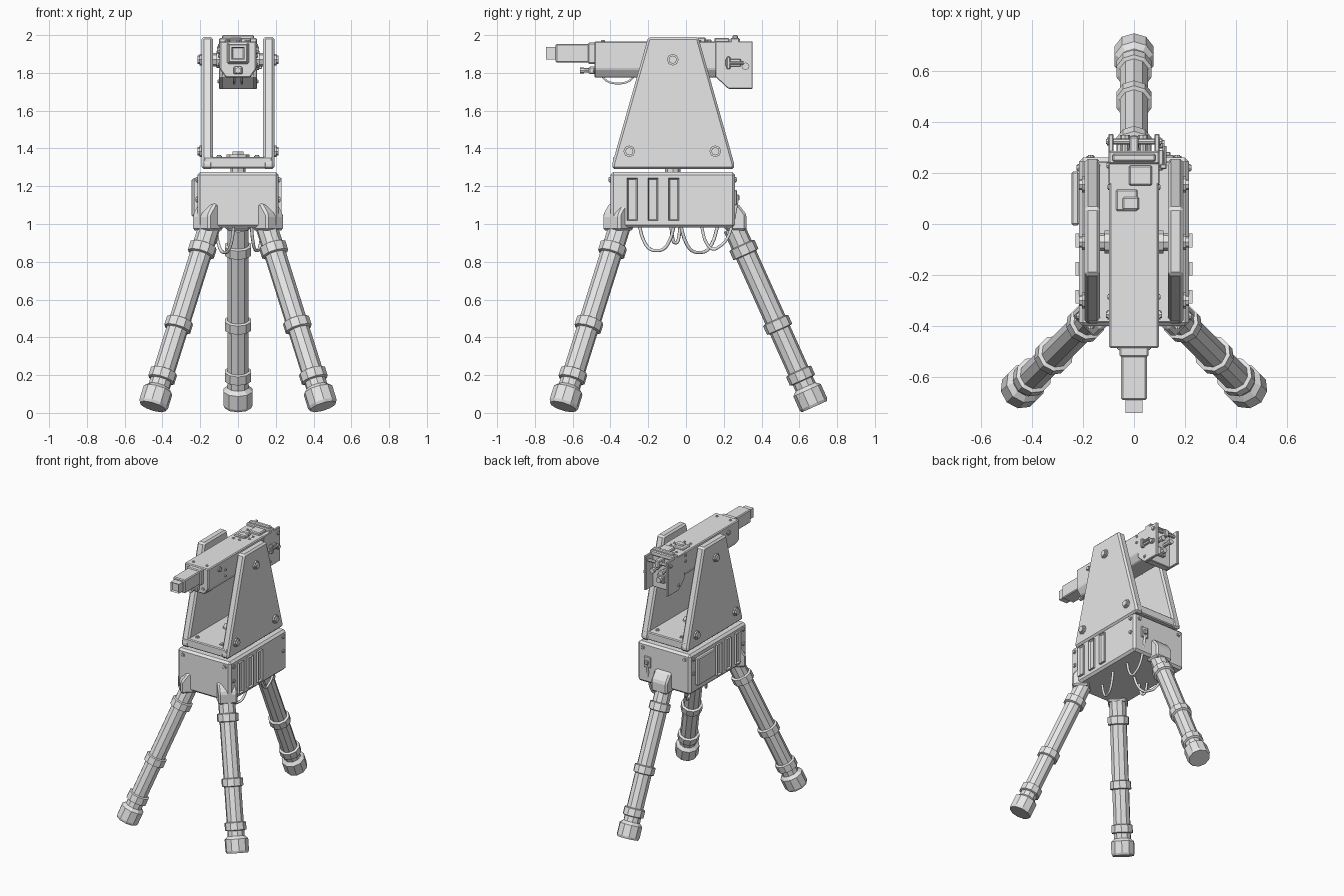
import bpy, bmesh
from math import pi
from mathutils import Matrix, Vector

if "Cube" in bpy.data.objects:
    bpy.data.objects.remove(bpy.data.objects["Cube"])

LEFT, BACK, UP = Vector((1, 0, 0)), Vector((0, 1, 0)), Vector((0, 0, 1))
FRONT, DOWN = -BACK, -UP
GREY = (0.8, 0.8, 0.8, 1)
metal = bpy.data.materials.new("grey_metal")
metal.use_nodes = True
metal.diffuse_color = GREY
metal.node_tree.nodes["Principled BSDF"].inputs["Base Color"].default_value = GREY


def finish(name, bm, bevel=0):
    bmesh.ops.recalc_face_normals(bm, faces=bm.faces)
    mesh = bpy.data.meshes.new(name)
    bm.to_mesh(mesh)
    bm.free()
    mesh.materials.append(metal)
    obj = bpy.data.objects.new(name, mesh)
    bpy.context.collection.objects.link(obj)
    if bevel:
        modifier = obj.modifiers.new("chamfer", 'BEVEL')
        modifier.width = bevel
        modifier.segments = 1
        modifier.limit_method = 'ANGLE'
    return obj


def prism(name, outline, start, end, bevel=0, placement=Matrix()):
    """Extrude a (y, z) outline along x."""
    bm = bmesh.new()
    face = bm.faces.new([bm.verts.new((start, y, z)) for y, z in outline])
    extruded = bmesh.ops.extrude_face_region(bm, geom=[face])["geom"]
    moved = [item for item in extruded if isinstance(item, bmesh.types.BMVert)]
    bmesh.ops.translate(bm, vec=LEFT * (end - start), verts=moved)
    bmesh.ops.transform(bm, matrix=placement, verts=bm.verts)
    return finish(name, bm, bevel)


def box(name, centre, size, bevel=0.006, recess_toward=None):
    """Block with chamfered edges; one side can be sunk in behind a rim."""
    bm = bmesh.new()
    placement = Matrix.Translation(centre) @ Matrix.Diagonal(size).to_4x4()
    bmesh.ops.create_cube(bm, size=1, matrix=placement)
    if recess_toward is not None:
        bm.normal_update()
        sunk = [face for face in bm.faces if face.normal.dot(recess_toward) > 0.9]
        bmesh.ops.inset_region(bm, faces=sunk, thickness=0.01, depth=-0.012)
    return finish(name, bm, bevel)


def lathe(name, start, direction, profile, sides=8):
    """Stack of (distance, radius) rings along a direction, capped at both ends."""
    bm = bmesh.new()
    turn = direction.to_track_quat('Z', 'Y').to_matrix().to_4x4()
    rings = [bmesh.ops.create_circle(bm, segments=sides, radius=radius,
                                     matrix=Matrix.Translation(UP * distance))["verts"]
             for distance, radius in profile]
    for lower, upper in zip(rings, rings[1:]):
        for i in range(sides):
            bm.faces.new((lower[i - 1], lower[i], upper[i], upper[i - 1]))
    bm.faces.new(rings[0])
    bm.faces.new(rings[-1])
    bmesh.ops.transform(bm, matrix=Matrix.Translation(start) @ turn, verts=bm.verts)
    return finish(name, bm)


def rod(name, start, direction, length, radius, sides=8):
    lathe(name, start, direction, [(0, radius), (length, radius)], sides)


def bolt(name, position, direction, radius=0.015):
    height = radius * 0.7
    lathe(name, Vector(position), direction,
          [(-height, radius), (height / 2, radius), (height / 2, height), (height, height)])


def hanging_cable(name, start, end, sag, radius=0.009):
    curve = bpy.data.curves.new(name, 'CURVE')
    curve.dimensions = '3D'
    curve.bevel_depth = radius
    curve.bevel_resolution = 1
    curve.resolution_u = 4
    spline = curve.splines.new('BEZIER')
    steps = 6
    spline.bezier_points.add(steps)
    for i, point in enumerate(spline.bezier_points):
        t = i / steps
        point.co = Vector(start).lerp(Vector(end), t) + DOWN * sag * (1 - abs(2 * t - 1) ** 3)
        point.handle_left_type = point.handle_right_type = 'AUTO'
    curve.materials.append(metal)
    bpy.context.collection.objects.link(bpy.data.objects.new(name, curve))


# Tripod legs with collars, feet and hinge blocks
leg_radius, foot_radius, collar_radius = 0.058, 0.08, 0.073
leg_profile = [(0, collar_radius), (0.015, foot_radius), (0.095, foot_radius), (0.115, leg_radius)]
for collar in (0.18, 0.475, 0.91):
    for offset, radius in ((0.03, leg_radius), (0.025, collar_radius)):
        leg_profile += [(collar - offset, radius), (collar + offset, radius)]
leg_profile.append((1.04, leg_radius))
leg_profile.sort()
hinge_outline = [(-0.08, 0.965), (0.035, 0.965), (0.035, 1.05), (-0.01, 1.11), (-0.08, 1.11)]
legs = [("front_left", Vector((0.175, -0.375, 0)), -0.75 * pi, 0.43),
        ("front_right", Vector((-0.175, -0.375, 0)), 0.75 * pi, 0.43),
        ("back", Vector((0, 0.285, 0)), 0, 0.435)]
for name, hinge, angle, spread in legs:
    turn = Matrix.Rotation(angle, 4, 'Z')
    outward = turn @ BACK
    hip = hinge + UP - outward * 0.04
    foot = hip + outward * spread + DOWN * 0.967
    lathe(name + "_leg", foot, hip - foot, leg_profile, sides=10)
    prism(name + "_hinge", hinge_outline, -0.065, 0.065, 0.012, Matrix.Translation(hinge) @ turn)

# Base housing with side vents
half_width, front_y, back_y = 0.215, -0.4, 0.26
pivot = Vector((0, -0.07, 1.275))
box("base_housing", pivot + DOWN * 0.147, (2 * half_width, back_y - front_y, 0.295), bevel=0.015)
rod("swivel_disc", pivot, UP, 0.03, 0.04)
for s in (-1, 1):
    side = LEFT * s
    for i in range(3):
        box("side_vent", side * 0.22 + BACK * (0.11 * i - 0.285) + UP * 1.13,
            (0.02, 0.054, 0.225), bevel=0, recess_toward=side)
    for z in (1.235, 1.13):
        for y in (front_y + 0.04, back_y - 0.04):
            bolt("housing_side_bolt", (s * half_width, y, z), side)
    bolt("housing_front_bolt", (s * 0.17, front_y, 1.235), FRONT)
    bolt("housing_back_bolt", (s * 0.17, back_y, 1.235), BACK)
box("side_panel", (-0.23, 0.1, 1.14), (0.03, 0.21, 0.2))
socket = Vector((0.13, back_y, 1.14))
box("back_socket", socket, (0.055, 0.02, 0.08), bevel=0.004)
box("back_socket_plug", socket + BACK * 0.012, (0.025, 0.02, 0.03), bevel=0.003)

# Cables drooping below the housing
hanging_cable("front_cable", (0.07, -0.25, 1), (0.13, -0.06, 1), sag=0.14)
hanging_cable("back_cable", (-0.02, -0.03, 1), (-0.12, 0.17, 1), sag=0.15)
hanging_cable("side_cable", (-0.11, -0.08, 1), (-0.14, -0.03, 1), sag=0.1)
hanging_cable("socket_cable", (0.13, 0.27, 1.12), (0.13, 0.08, 1), sag=0.18)

# Yoke: floor plate and two tapered cheeks
yoke_bottom, yoke_top, lip = 1.29, 1.99, 0.03
cheek_outline = [(-0.39, yoke_bottom), (0.255, yoke_bottom), (0.255, yoke_bottom + lip),
                 (0.065, yoke_top), (-0.2, yoke_top), (-0.39, yoke_bottom + lip)]
floor = pivot + UP * 0.08
box("yoke_floor", floor + DOWN * 0.03, (0.36, 0.635, 0.06))
rod("swivel_washer", floor, UP, 0.012, 0.06)
rod("swivel_nut", floor, UP, 0.03, 0.035, sides=6)
axle = Vector((0, pivot.y, 1.87))
for s in (-1, 1):
    side = LEFT * s
    prism("yoke_cheek", cheek_outline, s * 0.133, s * 0.193, bevel=0.012)
    for y, z in ((axle.y, axle.z), (-0.3, 1.385), (0.155, 1.385)):
        bolt("yoke_bolt", (s * 0.193, y, z), side, radius=0.031)
    rod("trunnion", axle, side, 0.15, 0.035)
    rod("trunnion_collar", axle, side, 0.115, 0.045)
    for y in (-0.33, 0.19):
        bolt("floor_bolt", (s * 0.1, y, floor.z), UP)

# Receiver with chamfered underside, and the square barrel
receiver_half, receiver_top, receiver_front = 0.097, 1.967, -0.485
right_half = [(0.065, 1.775), (receiver_half, 1.82), (receiver_half, receiver_top)]
section = right_half + [(-x, z) for x, z in reversed(right_half)]
prism("receiver", section, receiver_front, 0.24, 0.006, Matrix.Rotation(pi / 2, 4, 'Z'))
barrel = Vector((0, receiver_front, 1.904))
box("barrel_collar", barrel + FRONT * 0.01, (0.114, 0.05, 0.112))
box("barrel_shroud", barrel + FRONT * 0.1, (0.1, 0.21, 0.098))
box("muzzle", barrel + FRONT * 0.22, (0.068, 0.07, 0.068), bevel=0, recess_toward=FRONT)
lower_rod = Vector((0, receiver_front, 1.813))
box("lower_rod_block", lower_rod + FRONT * 0.01, (0.05, 0.04, 0.04))
rod("lower_rod", lower_rod, FRONT, 0.075, 0.012)
rod("lower_rod_tip", lower_rod + FRONT * 0.055, FRONT, 0.02, 0.016)
for s in (-1, 1):
    side = LEFT * s
    hanging_cable("under_cable", (s * 0.02, -0.45, 1.79), (s * 0.02, -0.27, 1.79), 0.045, radius=0.006)
    bolt("receiver_front_bolt", lower_rod + side * 0.055, FRONT, radius=0.011)
    bolt("receiver_top_bolt", (s * 0.055, -0.44, receiver_top), UP, radius=0.011)
    bolt("receiver_side_bolt", (s * receiver_half, -0.355, 1.92), side, radius=0.019)
    for y, z in ((-0.285, 1.89), (-0.285, 1.845), (0.145, 1.945), (0.145, 1.9)):
        bolt("receiver_rivet", (s * receiver_half, y, z), side, radius=0.011)

# Top cover fittings
box("cover_block", (0.025, 0.19, receiver_top), (0.09, 0.08, 0.036))
box("cover_latch", (-0.028, 0.093, receiver_top), (0.085, 0.085, 0.022))
box("latch_cap", (-0.012, 0.08, receiver_top), (0.065, 0.05, 0.04))
for x, y in ((-0.05, 0.18), (-0.05, 0.02), (0, 0.02), (0.045, 0.11), (0.045, 0.07)):
    bolt("cover_rivet", (x, y, receiver_top), UP, radius=0.01)
box("rear_sight_plate", (0, 0.26, receiver_top), (0.2, 0.05, 0.036))
box("rear_sight", (0, 0.26, 1.985), (0.17, 0.03, 0.03))

# Rear grip housing, open at the back between its side plates
rear_bottom, rear_end = 1.715, 0.353
for name, start, end, depth in (("rear_core", -0.085, 0.085, rear_end - 0.08),
                                ("rear_left_plate", 0.08, 0.1, rear_end),
                                ("rear_right_plate", -0.1, -0.08, rear_end)):
    outline = [(0.155, 1.78), (0.225, rear_bottom), (depth, rear_bottom),
               (depth, receiver_top), (0.155, receiver_top)]
    prism(name, outline, start, end, bevel=0.004)
core_back = Vector((0, rear_end - 0.08, axle.z))
cross_bar = core_back + BACK * 0.05 + UP * 0.06
for s in (-1, 1):
    side = LEFT * s
    grip = core_back + side * 0.035
    rod("grip_rod", grip, BACK, 0.05, 0.013)
    rod("grip_cap", grip + BACK * 0.05, BACK, 0.025, 0.019)
    rod("cross_bar", cross_bar, side, 0.09, 0.012)
    bolt("cross_bar_bolt", cross_bar + side * 0.1, side)
    bolt("rear_plate_bolt", (s * 0.1, 0.23, 1.755), side, radius=0.012)
button = core_back + DOWN * 0.07
box("rear_buffer", button, (0.06, 0.05, 0.06))
rod("rear_button", button, BACK, 0.05, 0.02)
box("rear_spine", core_back + BACK * 0.035 + UP * 0.055, (0.036, 0.07, 0.055))

# Charging lever on the left side
lever = Vector((0.105, 0.225, 1.853))
box("lever_base", lever + BACK * 0.025, (0.02, 0.08, 0.04), bevel=0.003)
box("lever_arm", lever + LEFT * 0.01, (0.025, 0.02, 0.065), bevel=0.004)
rod("lever_bar", lever + LEFT * 0.015, BACK, 0.08, 0.008)
bolt("lever_knob", lever + BACK * 0.09 + DOWN * 0.018, LEFT, radius=0.02)
